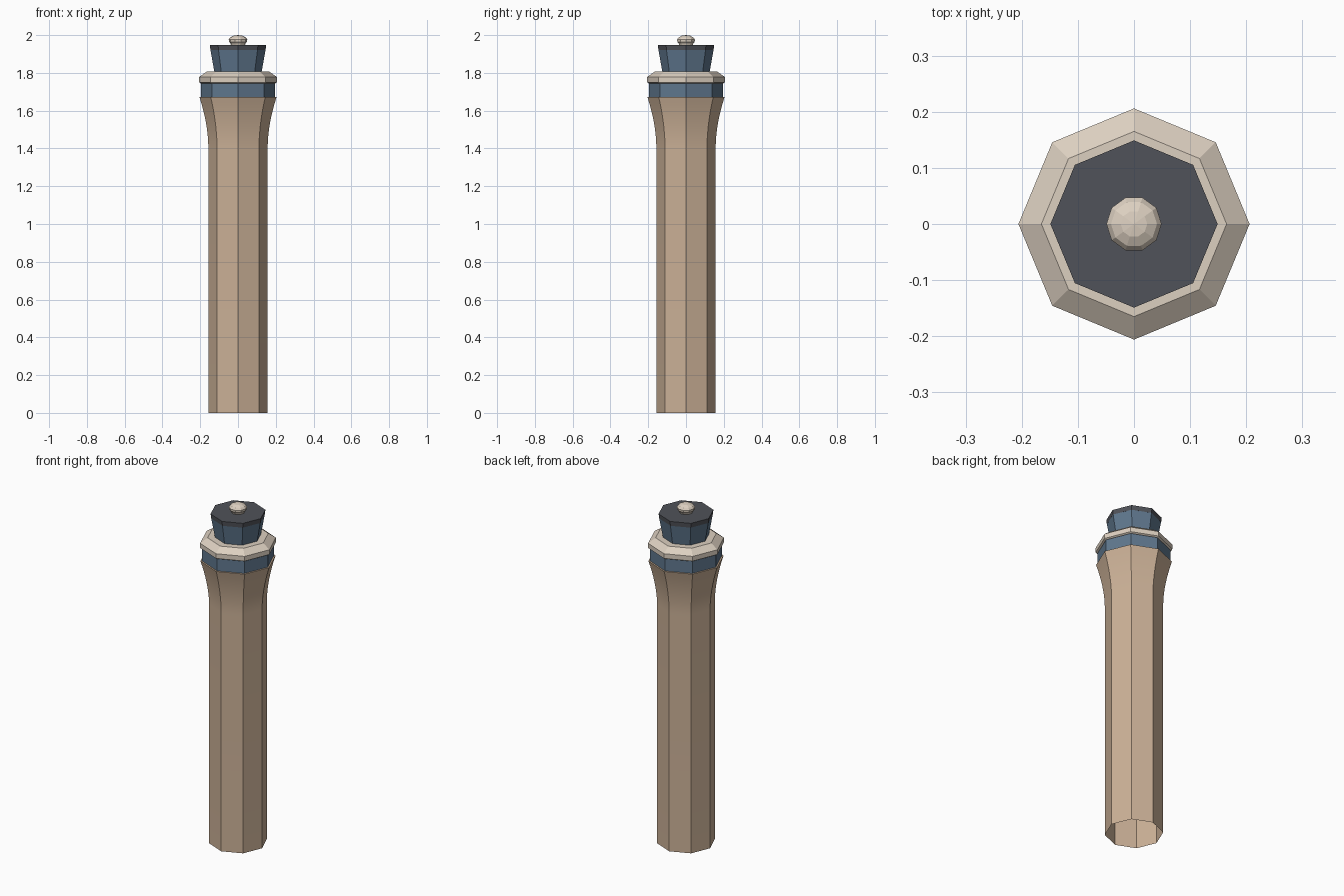
import bpy, bmesh, math

if "Cube" in bpy.data.objects:
    bpy.data.objects.remove(bpy.data.objects["Cube"])


def material(name, rgb):
    m = bpy.data.materials.new(name)
    m.diffuse_color = (*rgb, 1)
    m.use_nodes = True
    m.node_tree.nodes["Principled BSDF"].inputs["Base Color"].default_value = m.diffuse_color
    return m


TAN = material("tan concrete", (0.60, 0.44, 0.31))
CREAM = material("cream trim", (0.72, 0.63, 0.53))
GLASS = material("blue glass", (0.115, 0.185, 0.27))
ROOF = material("dark roof", (0.08, 0.085, 0.10))


def lathe(name, profile, mat, sides=8, bottom=True, top=True, smooth=None):
    """Revolve (radius, height) points, with a corner on each axis."""
    bm = bmesh.new()
    rings = []
    for r, z in profile:
        if r == 0:
            rings.append([bm.verts.new((0, 0, z))] * sides)
            continue
        rings.append([bm.verts.new((r * math.cos(math.tau * i / sides),
                                    r * math.sin(math.tau * i / sides), z))
                      for i in range(sides)])
    for a, b in zip(rings, rings[1:]):
        for i in range(sides):
            j = (i + 1) % sides
            loop = [a[i], a[j], b[j], b[i]]
            bm.faces.new(list(dict.fromkeys(loop)))
    if bottom and profile[0][0] > 0:
        bm.faces.new(rings[0][::-1])
    if top and profile[-1][0] > 0:
        bm.faces.new(rings[-1])
    mesh = bpy.data.meshes.new(name)
    bm.to_mesh(mesh)
    bm.free()
    mesh.materials.append(mat)
    obj = bpy.data.objects.new(name, mesh)
    bpy.context.collection.objects.link(obj)
    if smooth:
        bpy.ops.object.select_all(action='DESELECT')
        obj.select_set(True)
        bpy.context.view_layer.objects.active = obj
        bpy.ops.object.shade_smooth_by_angle(angle=math.radians(smooth))
    return obj


# Octagonal shaft, open at the foot, curving outward at the head
flare = [(0.157 + 0.047 * (i / 8) ** 1.8, 1.41 + 0.262 * i / 8) for i in range(9)]
lathe("shaft", [(0.157, 0)] + flare, TAN, bottom=False, smooth=30)

# Lower window band under the balcony
lathe("lower_windows", [(0.195, 1.665), (0.195, 1.735)], GLASS)
lathe("band_trim", [(0.195, 1.735), (0.195, 1.748)], GLASS)

# Balcony ring with sloping top
lathe("balcony_ring", [(0.198, 1.745), (0.206, 1.75), (0.206, 1.778),
                       (0.165, 1.807)], CREAM)

# Control cab, widening towards the roof
lathe("cab_windows", [(0.125, 1.805), (0.146, 1.922)], GLASS)
lathe("cab_roof", [(0.146, 1.92), (0.149, 1.947)], ROOF)

# Rooftop dome on a short neck
lathe("dome_neck", [(0.036, 1.945), (0.040, 1.955)], CREAM, sides=10)
dome = [(0.05 * math.cos(math.radians(a)), 1.972 + 0.028 * math.sin(math.radians(a)))
        for a in (-40, -15, 10, 35, 62)]
lathe("dome", dome + [(0, 2.0)], CREAM, sides=10)
